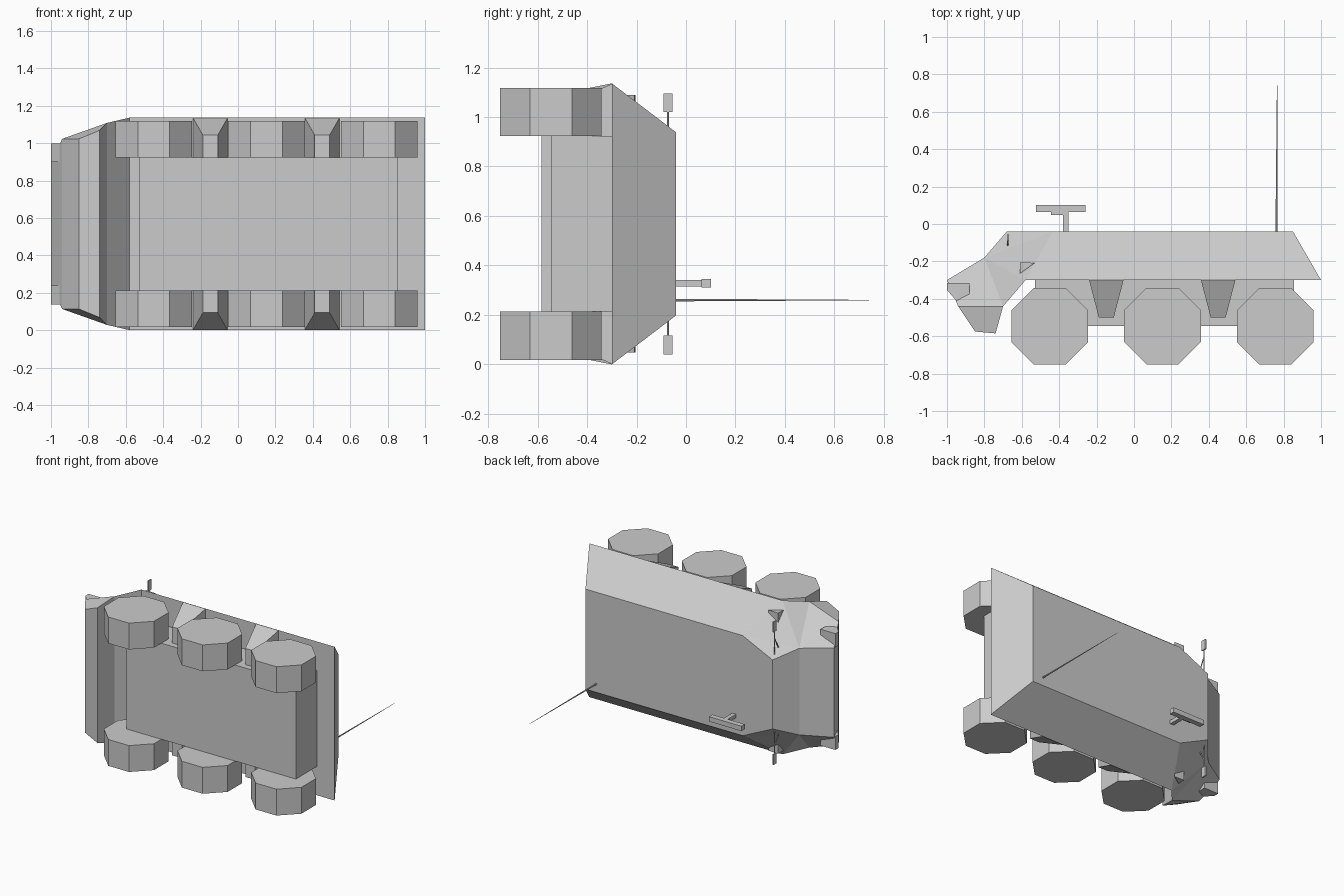
import bpy, bmesh, math
from mathutils import Vector

cube = bpy.data.objects.get("Cube")
if cube:
    bpy.data.objects.remove(cube)

MID = 0.568  # the vehicle lies on its side: its width runs along z, its roof faces +y

grey = bpy.data.materials.new("light grey")
grey.use_nodes = True
grey.diffuse_color = (0.6, 0.6, 0.6, 1)
grey.node_tree.nodes["Principled BSDF"].inputs["Base Color"].default_value = (0.6, 0.6, 0.6, 1)


def finish(name, bm):
    bmesh.ops.recalc_face_normals(bm, faces=bm.faces)
    mesh = bpy.data.meshes.new(name)
    bm.to_mesh(mesh)
    bm.free()
    mesh.materials.append(grey)
    obj = bpy.data.objects.new(name, mesh)
    bpy.context.collection.objects.link(obj)
    return obj


def loft(name, bottom, top):
    """Closed solid between two matching rings of points."""
    bm = bmesh.new()
    a = [bm.verts.new(p) for p in bottom]
    b = [bm.verts.new(p) for p in top]
    bm.faces.new(a)
    bm.faces.new(b)
    for i in range(len(a)):
        j = (i + 1) % len(a)
        bm.faces.new((a[i], a[j], b[j], b[i]))
    return finish(name, bm)


def prism(name, outline, z0, z1):
    return loft(name, [(x, y, z0) for x, y in outline], [(x, y, z1) for x, y in outline])


def box(name, x0, x1, y0, y1, z0, z1):
    return prism(name, [(x0, y0), (x1, y0), (x1, y1), (x0, y1)], z0, z1)


def rod(name, start, end, r0, r1, sides=6):
    start, end = Vector(start), Vector(end)
    turn = (end - start).to_track_quat('Z', 'Y')
    ring = [Vector((math.cos(t), math.sin(t), 0))
            for t in (math.tau * i / sides for i in range(sides))]
    return loft(name, [start + turn @ (p * r0) for p in ring],
                [end + turn @ (p * r1) for p in ring])


# Armoured hull: named corners as (x, y, half width)
corners = {
    "roof_rear": (0.85, -0.04, 0.37), "roof_side": (-0.435, -0.04, 0.37),
    "roof_front": (-0.68, -0.04, 0.255), "brow": (-0.80, -0.18, 0.32),
    "nose": (-1.0, -0.30, 0.33), "chin": (-0.94, -0.44, 0.455),
    "jaw": (-0.85, -0.575, 0.455), "keel": (-0.74, -0.585, 0.50),
    "cheek": (-0.70, -0.44, 0.54), "sill": (-0.58, -0.30, 0.568),
    "tail": (1.0, -0.30, 0.568),
}
side_faces = ["roof_rear roof_side sill tail", "roof_side roof_front brow",
              "roof_side brow sill", "brow cheek sill", "brow nose chin",
              "brow chin cheek", "chin jaw keel cheek"]
cross_strip = ["roof_side", "roof_front", "brow", "nose", "chin", "jaw",
               "keel", "cheek", "sill", "tail", "roof_rear", "roof_side"]
bm = bmesh.new()
sides = [{k: bm.verts.new((x, y, MID + s * h)) for k, (x, y, h) in corners.items()}
         for s in (-1, 1)]
for side in sides:
    for face in side_faces:
        bm.faces.new([side[k] for k in face.split()])
for a, b in zip(cross_strip, cross_strip[1:]):
    bm.faces.new((sides[0][a], sides[0][b], sides[1][b], sides[1][a]))
finish("hull", bm)

# Lower body between the wheels
box("lower_hull", -0.53, 0.855, -0.545, -0.29, MID - 0.355, MID + 0.355)

for s, label in ((-1, "right"), (1, "left")):
    def w(half):
        return MID + s * half

    # Octagonal wheels standing on a flat
    for i, x in enumerate((-0.45, 0.152, 0.755)):
        ring = [(x + 0.222 * math.cos(math.radians(22.5 + 45 * k)),
                 -0.546 + 0.222 * math.sin(math.radians(22.5 + 45 * k))) for k in range(8)]
        prism(f"{label}_wheel_{i + 1}", ring, w(0.355), w(0.55))

    # Tapered brackets between the wheels
    for i, x in enumerate((-0.148, 0.45)):
        def bracket_end(y, half_len, half):
            return [(x - half_len, y, w(0.34)), (x + half_len, y, w(0.34)),
                    (x + half_len, y, w(half)), (x - half_len, y, w(half))]
        loft(f"{label}_bracket_{i + 1}", bracket_end(-0.50, 0.04, 0.475),
             bracket_end(-0.30, 0.092, 0.566))

    # Headlight housing on the nose chamfer
    prism(f"{label}_headlight", [(-1, -0.316), (-0.88, -0.316), (-0.88, -0.374),
                                 (-0.93, -0.417), (-0.95, -0.41), (-1, -0.353)],
          w(0.33), w(0.43))

    # Wedge shaped vision port
    prism(f"{label}_vision_port", [(-0.61, -0.205), (-0.53, -0.208), (-0.61, -0.265)],
          w(0.40), w(0.52))

    # Mirror on a bent stalk
    rod(f"{label}_mirror_brace", (-0.675, -0.125, w(0.30)), (-0.673, -0.073, w(0.40)), 0.004, 0.004)
    rod(f"{label}_mirror_stalk", (-0.673, -0.073, w(0.26)), (-0.673, -0.073, w(0.46)), 0.004, 0.004)
    box(f"{label}_mirror", -0.678, -0.668, -0.091, -0.055, w(0.452), w(0.527))

# Roof gun on its post
box("gun_post", -0.38, -0.35, -0.05, 0.07, 0.315, 0.342)
box("gun_body", -0.525, -0.26, 0.063, 0.102, 0.31, 0.346)
box("gun_sight", -0.445, -0.37, 0.048, 0.066, 0.318, 0.338)

# Whip antenna
rod("antenna", (0.762, -0.05, 0.26), (0.765, 0.74, 0.26), 0.006, 0.001)
